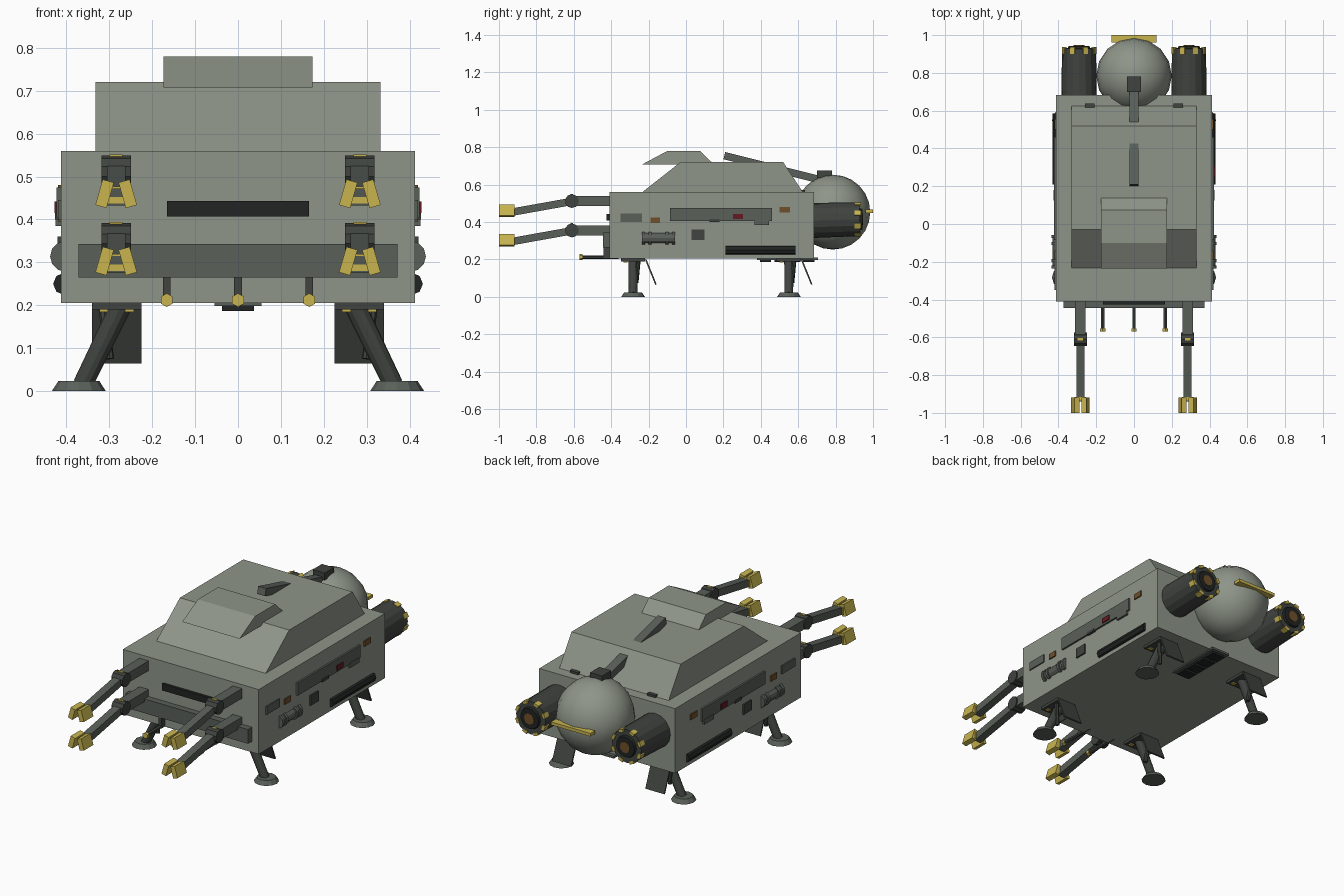
import bpy, bmesh, math
from mathutils import Vector, Matrix

if "Cube" in bpy.data.objects:
    bpy.data.objects.remove(bpy.data.objects["Cube"])


def mat(name, r, g, b):
    m = bpy.data.materials.new(name)
    m.diffuse_color = (r, g, b, 1)
    m.use_nodes = True
    m.node_tree.nodes["Principled BSDF"].inputs["Base Color"].default_value = m.diffuse_color
    return m


HULL = mat("hull_grey", 0.27, 0.30, 0.25)
PANEL = mat("panel_grey", 0.10, 0.115, 0.10)
DARK = mat("dark_metal", 0.05, 0.056, 0.05)
BLACK = mat("black", 0.015, 0.018, 0.016)
YELLOW = mat("yellow", 0.58, 0.46, 0.08)
RED = mat("red_light", 0.13, 0.01, 0.015)
BROWN = mat("brown_light", 0.16, 0.08, 0.025)


def finish(name, bm, material, smooth=False):
    bmesh.ops.recalc_face_normals(bm, faces=bm.faces)
    me = bpy.data.meshes.new(name)
    bm.to_mesh(me)
    bm.free()
    me.materials.append(material)
    for p in me.polygons:
        p.use_smooth = smooth
    ob = bpy.data.objects.new(name, me)
    bpy.context.collection.objects.link(ob)
    return ob


def box(name, x, y, z, material):
    """Box from (min, max) pairs on each axis."""
    bm = bmesh.new()
    bmesh.ops.create_cube(bm, size=1)
    for v in bm.verts:
        for i, (a, b) in enumerate((x, y, z)):
            v.co[i] = (a + b) / 2 + v.co[i] * (b - a)
    return finish(name, bm, material)


def beam(name, a, b, width, thick, material):
    """Rectangular bar between two points, in a plane of constant x."""
    a, b = Vector(a), Vector(b)
    d = b - a
    bm = bmesh.new()
    bmesh.ops.create_cube(bm, size=1)
    bmesh.ops.scale(bm, vec=(width, d.length, thick), verts=bm.verts)
    m = Matrix.Translation((a + b) / 2) @ Matrix.Rotation(math.atan2(d.z, d.y), 4, 'X')
    bm.transform(m)
    return finish(name, bm, material)


def tube(name, a, b, r1, r2, material, sides=12):
    """Capped cylinder or cone between two points."""
    a, b = Vector(a), Vector(b)
    d = b - a
    bm = bmesh.new()
    bmesh.ops.create_cone(bm, cap_ends=True, segments=sides, radius1=r1, radius2=r2, depth=d.length)
    bm.transform(Matrix.Translation((a + b) / 2) @ d.to_track_quat('Z', 'Y').to_matrix().to_4x4())
    return finish(name, bm, material)


def extrude_x(name, profile, half, material):
    """Side profile (y, z) extruded symmetrically in x."""
    bm = bmesh.new()
    f = bm.faces.new([bm.verts.new((-half, y, z)) for y, z in profile])
    g = bmesh.ops.extrude_face_region(bm, geom=[f])
    vs = [e for e in g['geom'] if isinstance(e, bmesh.types.BMVert)]
    bmesh.ops.translate(bm, vec=(2 * half, 0, 0), verts=vs)
    return finish(name, bm, material)


# Hull, upper cabin and roof visor
box("hull", (-0.413, 0.413), (-0.41, 0.684), (0.205, 0.56), HULL)
extrude_x("cabin", [(-0.24, 0.555), (0.628, 0.555), (0.52, 0.72), (-0.03, 0.72)], 0.332, HULL)
extrude_x("roof_visor", [(-0.235, 0.708), (0.15, 0.708), (0.075, 0.78), (-0.10, 0.78)], 0.174, HULL)

# Roof boom and its end block
beam("roof_boom", (0, 0.205, 0.755), (0, 0.72, 0.625), 0.048, 0.04, PANEL)
box("boom_block", (-0.036, 0.036), (0.70, 0.78), (0.635, 0.675), DARK)

# Rear sphere with handle
bm = bmesh.new()
bmesh.ops.create_uvsphere(bm, u_segments=16, v_segments=12, radius=0.2)
bm.transform(Matrix.Translation((0, 0.785, 0.453)))
finish("rear_sphere", bm, HULL, True)
box("rear_handle", (-0.12, 0.12), (0.96, 1.0), (0.449, 0.466), YELLOW)

# Front panel, slot and three sensor rods
box("front_panel", (-0.372, 0.372), (-0.445, -0.40), (0.265, 0.343), PANEL)
box("front_slot", (-0.165, 0.165), (-0.425, -0.40), (0.407, 0.443), BLACK)
for x in (-0.166, 0, 0.166):
    box("rod_bracket", (x - 0.009, x + 0.009), (-0.44, -0.40), (0.205, 0.27), DARK)
    tube("sensor_rod", (x, -0.36, 0.212), (x, -0.555, 0.212), 0.01, 0.01, DARK, 6)
    tube("rod_tip", (x, -0.553, 0.212), (x, -0.57, 0.212), 0.016, 0.016, YELLOW, 6)

# Belly grille with slots
box("belly_grille", (-0.055, 0.055), (0.38, 0.705), (0.198, 0.21), PANEL)
for i in range(4):
    y = 0.395 + i * 0.077
    box("grille_slot", (-0.037, 0.037), (y, y + 0.06), (0.187, 0.2), BLACK)

for s in (-1, 1):
    # Arms: upper and lower pair on each side, with split claws
    x = 0.284 * s
    for z in (0.512, 0.355):
        box("upper_arm", (x - 0.028, x + 0.028), (-0.61, -0.38), (z - 0.027, z + 0.027), PANEL)
        tube("elbow", (x - 0.034, -0.61, z), (x + 0.034, -0.61, z), 0.037, 0.037, DARK, 10)
        box("elbow_mark", (x - 0.015, x + 0.015), (-0.617, -0.603), (z + 0.03, z + 0.039), YELLOW)
        beam("forearm", (x, -0.60, z), (x, -0.935, z - 0.06), 0.043, 0.04, PANEL)
        box("claw_base", (x - 0.03, x + 0.03), (-0.935, -0.915), (z - 0.075, z - 0.035), YELLOW)
        for t in (-1, 1):
            claw = box("claw", (-0.0135, 0.0135), (-1.0, -0.918), (-0.031, 0.031), YELLOW)
            claw.location = (x + 0.027 * t, 0, z - 0.052)
            claw.rotation_euler = (0, -0.28 * t, 0)

    # Engines with marked rims and nozzles
    x = 0.291 * s
    tube("engine", (x, 0.66, 0.408), (x, 0.93, 0.415), 0.094, 0.09, DARK, 16)
    for k in range(8):
        a = k * math.tau / 8 + 0.39
        mark = box("engine_mark", (-0.014, 0.014), (0.90, 0.936), (0.077, 0.093), YELLOW)
        mark.location = (x, 0, 0.414)
        mark.rotation_euler = (0, a, 0)
    tube("engine_nozzle", (x, 0.92, 0.415), (x, 0.943, 0.415), 0.062, 0.055, BLACK, 16)
    tube("nozzle_core", (x, 0.93, 0.415), (x, 0.947, 0.415), 0.03, 0.03, BROWN, 12)

    # Legs with feet, pistons and bay doors
    for y in (-0.283, 0.55):
        box("leg_mount", sorted((0.225 * s, 0.34 * s)), (y - 0.065, y + 0.065), (0.19, 0.21), DARK)
        tube("leg", (0.272 * s, y, 0.2), (0.362 * s, y, 0.015), 0.025, 0.023, DARK)
        tube("leg_piston", (0.315 * s, y + 0.03, 0.2), (0.30 * s, y + 0.018, 0.075), 0.011, 0.011, DARK, 8)
        tube("foot", (0.371 * s, y, 0), (0.371 * s, y, 0.023), 0.063, 0.048, PANEL)
        beam("bay_door", (0.283 * s, y + 0.068, 0.2), (0.283 * s, y + 0.122, 0.066), 0.115, 0.008, DARK)
        for t in (-1, 1):
            hx = 0.283 * s + 0.03 * t
            box("mount_mark", (hx - 0.01, hx + 0.01), (y - 0.05, y - 0.03), (0.184, 0.192), YELLOW)

    # Flat fittings on the hull sides: name, y range, z range, outer x, material
    for name, yr, zr, out, m in (
            ("side_panel", (-0.085, 0.46), (0.405, 0.475), 0.423, PANEL),
            ("red_lamp", (0.25, 0.305), (0.415, 0.442), 0.428, RED),
            ("rear_lamp", (0.50, 0.555), (0.45, 0.48), 0.42, BROWN),
            ("front_lamp", (-0.19, -0.14), (0.395, 0.425), 0.42, BROWN),
            ("front_plate", (-0.35, -0.235), (0.40, 0.445), 0.42, PANEL),
            ("small_plate", (0.365, 0.445), (0.385, 0.412), 0.425, PANEL),
            ("panel_latch", (0.125, 0.18), (0.40, 0.415), 0.427, DARK),
            ("vent", (0.03, 0.10), (0.305, 0.36), 0.421, DARK)):
        box(name, sorted((0.405 * s, out * s)), yr, zr, m)

    # Side canister with bands, and lower side bar
    x = 0.402 * s
    tube("canister", (x, -0.23, 0.314), (x, -0.065, 0.314), 0.029, 0.029, PANEL)
    for y in (-0.235, -0.20, -0.11, -0.075):
        tube("canister_band", (x, y, 0.314), (x, y + 0.016, 0.314), 0.036, 0.036, PANEL)
    tube("side_bar", (0.405 * s, 0.21, 0.25), (0.405 * s, 0.585, 0.25), 0.026, 0.026, BLACK, 8)

    # Small hinges behind the cabin
    box("cabin_hinge", sorted((0.21 * s, 0.26 * s)), (0.615, 0.637), (0.555, 0.572), DARK)
